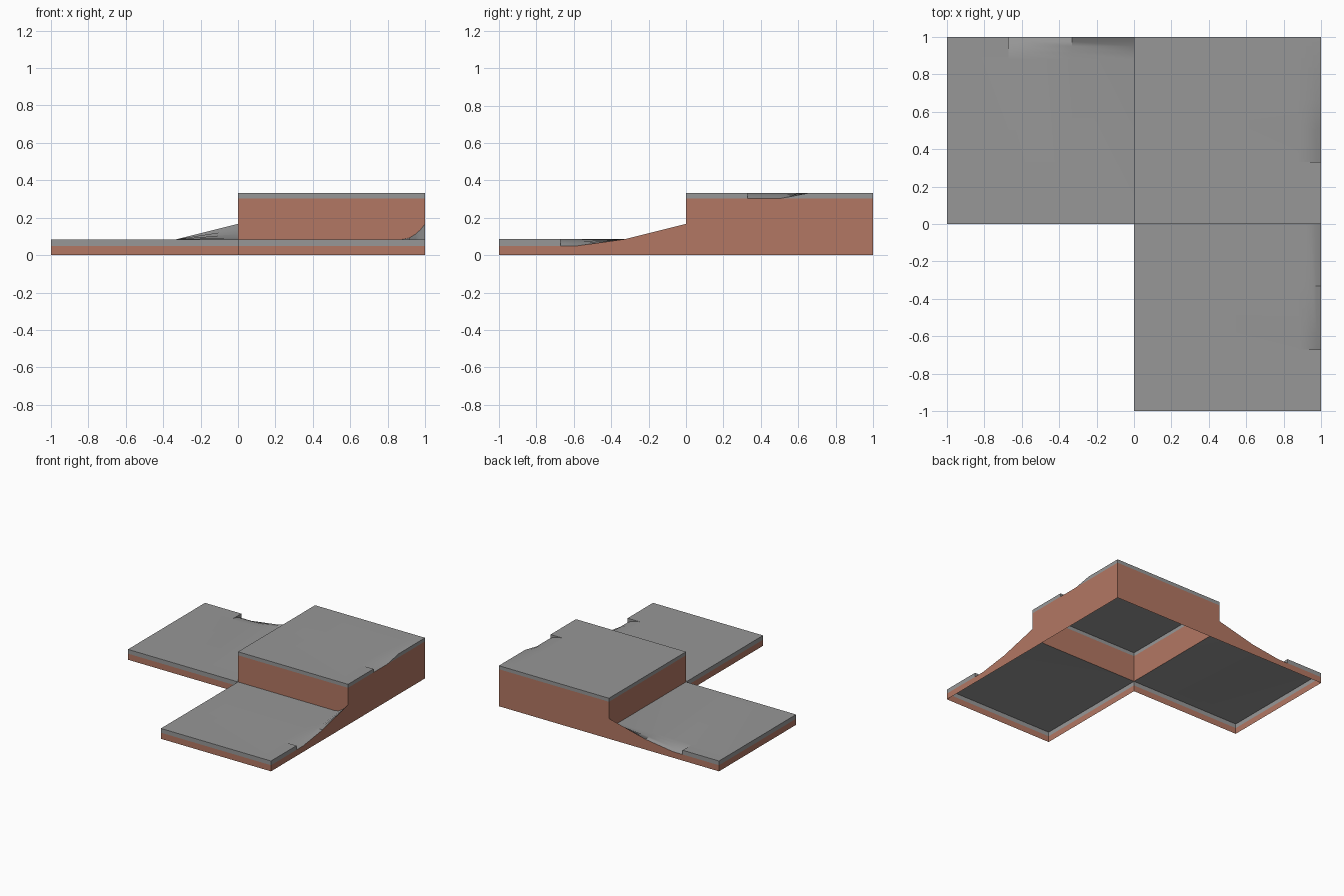
import bpy, bmesh, math
from mathutils import Vector

if "Cube" in bpy.data.objects:
    bpy.data.objects.remove(bpy.data.objects["Cube"])


def material(name, colour):
    m = bpy.data.materials.new(name)
    m.diffuse_color = (*colour, 1)
    m.use_nodes = True
    m.node_tree.nodes["Principled BSDF"].inputs["Base Color"].default_value = m.diffuse_color
    return m


STONE = material("grey stone", (0.31, 0.31, 0.31))
EARTH = material("red brown earth", (0.45, 0.185, 0.125))
LOW, HIGH = 0.085, 0.333             # deck heights
LOW_BAND, HIGH_BAND = 0.05, 0.304    # where the grey edge starts

# Edge profiles (distance along the edge, height): notch, then slope upward
low_edge = [(-1, LOW), (-.67, LOW), (-.67, LOW_BAND), (-.58, LOW_BAND),
            (-.33, LOW), (0, .167)]
high_edge = [(0, HIGH), (.33, HIGH), (.33, HIGH_BAND), (.51, HIGH_BAND),
             (.66, HIGH), (1, HIGH)]
INSETS = [0, .025, .05, .085, .12, 1]     # distances in from the worn edge


def blend(w):
    return max(0, 1 - w / .12) ** 2 if w < .12 else 0


def face(bm, pts, outward, mat):
    """Add one face without repeated corners, turned to face outward."""
    clean = []
    for p in pts:
        if all((Vector(p) - q).length > 1e-5 for q in clean):
            clean.append(Vector(p))
    if len(clean) < 3:
        return
    f = bm.faces.new([bm.verts.new(p) for p in clean])
    f.normal_update()
    if f.normal.dot(Vector(outward)) < 0:
        f.normal_flip()
    f.material_index = mat


def finish(name, bm, smooth=False):
    bmesh.ops.remove_doubles(bm, verts=bm.verts, dist=1e-5)
    me = bpy.data.meshes.new(name)
    bm.to_mesh(me)
    bm.free()
    me.materials.append(STONE)
    me.materials.append(EARTH)
    ob = bpy.data.objects.new(name, me)
    bpy.context.collection.objects.link(ob)
    if smooth:
        bpy.ops.object.select_all(action='DESELECT')
        ob.select_set(True)
        bpy.context.view_layer.objects.active = ob
        bpy.ops.object.shade_smooth_by_angle(angle=math.radians(35))


def place(u, w, z, swap):
    """Point w inward from the worn edge; swap mirrors across the diagonal."""
    return (u, 1 - w, z) if swap else (1 - w, u, z)


def deck(name, edge, top, swap=False):
    bm = bmesh.new()
    for (u0, z0), (u1, z1) in zip(edge, edge[1:]):
        for w0, w1 in zip(INSETS, INSETS[1:]):
            pts = [place(u, w, top + (z - top) * blend(w), swap)
                   for u, z, w in ((u0, z0, w0), (u1, z1, w0), (u1, z1, w1), (u0, z0, w1))]
            out = (0, 0, 1)
            if u0 == u1:                      # upright side of the notch
                out = place(1, 1, 0, swap)
            face(bm, pts, out, 0)
    finish(name, bm, True)


def wall(bm, a, b, outward, band):
    """a, b = (x, y, bottom, top): earth below the band, stone above it."""
    for low, high, mat in ((-1, band, 1), (band, 9, 0)):
        pts = []
        for x, y, bot, top in (a, b):
            lo, hi = (min(max(v, low), high) for v in (bot, top))
            pts.append(((x, y, lo), (x, y, hi)))
        face(bm, [pts[0][0], pts[1][0], pts[1][1], pts[0][1]], outward, mat)


def edge_wall(bm, edge, band, all_banded, swap=False):
    for i, ((u0, z0), (u1, z1)) in enumerate(zip(edge, edge[1:])):
        if u0 < u1:
            a, b = [(*place(u, 0, 0, swap)[:2], 0, z) for u, z in ((u0, z0), (u1, z1))]
            wall(bm, a, b, place(0, 0, 0, swap), band if all_banded or i == 0 else 9)


# Decks
deck("front_deck", low_edge, LOW)
deck("left_deck", low_edge, LOW, True)
deck("upper_deck", high_edge, HIGH)

# Walls round the two low tiles (mirror images across the diagonal)
for name, swap in (("front_walls", False), ("left_walls", True)):
    bm = bmesh.new()
    edge_wall(bm, low_edge, LOW_BAND, False, swap)
    s = (lambda x, y: (y, x)) if swap else (lambda x, y: (x, y))
    wall(bm, (*s(0, -1), 0, LOW), (*s(1, -1), 0, LOW), (*s(0, -1), 0), LOW_BAND)
    wall(bm, (*s(0, -1), 0, LOW), (*s(0, 0), 0, LOW), (*s(-1, 0), 0), LOW_BAND)
    finish(name, bm)

# Walls round the upper tile; the inner two rise from the low decks
bm = bmesh.new()
edge_wall(bm, high_edge, HIGH_BAND, True)
wall(bm, (0, 1, 0, HIGH), (1, 1, 0, HIGH), (0, 1, 0), HIGH_BAND)
for swap in (False, True):
    for w0, w1 in zip(INSETS, INSETS[1:]):
        a, b = [(*place(0, w, 0, swap)[:2], LOW + (.167 - LOW) * blend(w), HIGH)
                for w in (w0, w1)]
        wall(bm, a, b, (-1, 0, 0) if swap else (0, -1, 0), HIGH_BAND)
finish("upper_walls", bm)
